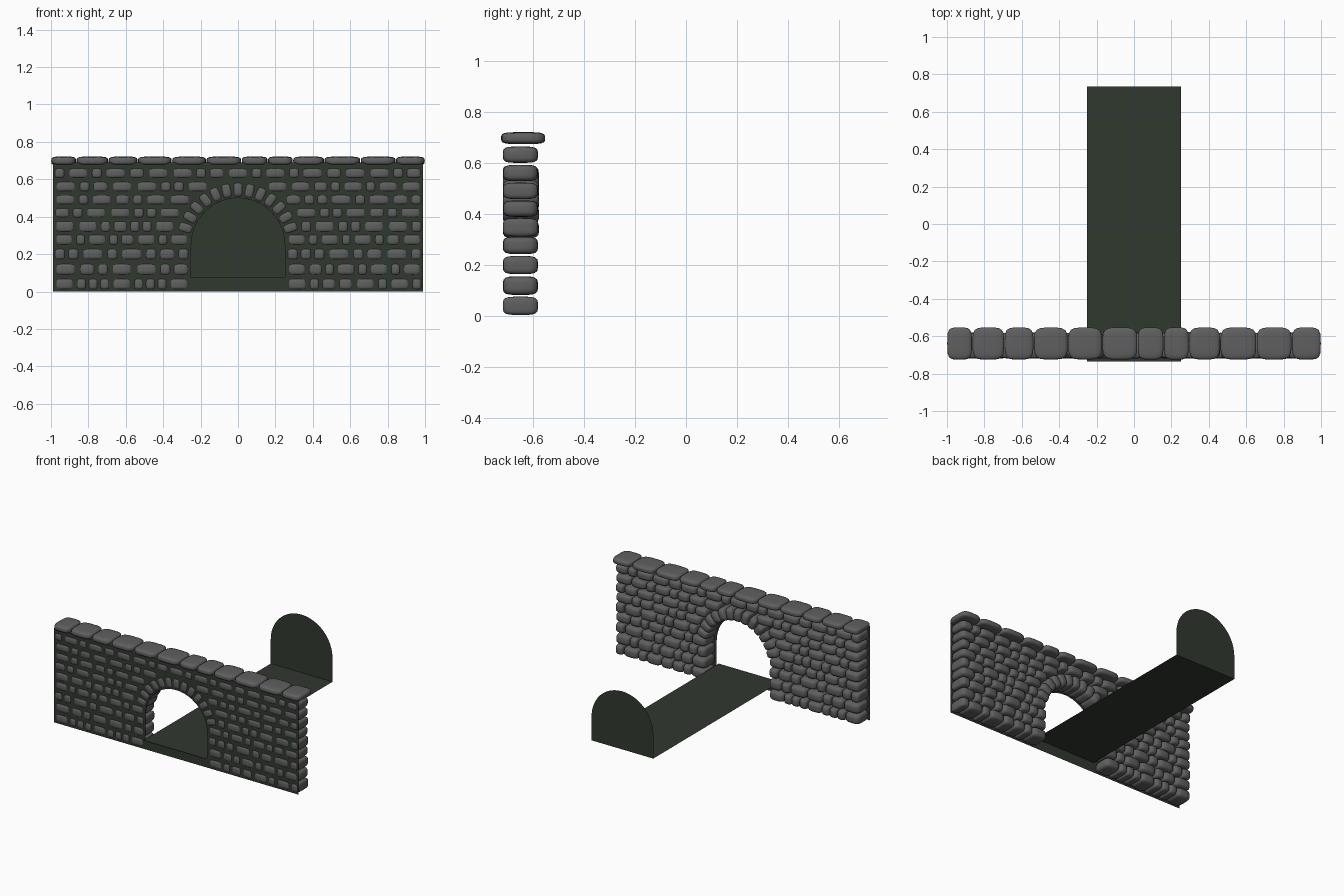
import bpy, bmesh, math, random
from mathutils import Matrix, Vector

random.seed(4)
if "Cube" in bpy.data.objects:
    bpy.data.objects.remove(bpy.data.objects["Cube"])


def material(name, rgb):
    m = bpy.data.materials.new(name)
    m.use_nodes = True
    m.diffuse_color = (*rgb, 1)
    m.node_tree.nodes["Principled BSDF"].inputs["Base Color"].default_value = (*rgb, 1)
    return m


STONE = material("grey_stone", (0.115, 0.115, 0.115))
GREEN = material("dark_green_mortar", (0.03, 0.04, 0.028))

WALL_Y, DEPTH = -0.65, 0.138      # stone wall centre and thickness
HALF = 0.988                      # half length of the wall
RADIUS, SPRING = 0.25, 0.25       # arch opening
FLOOR_Z, END_Y = 0.075, 0.735


def finish(bm, name, mat, smooth=False):
    mesh = bpy.data.meshes.new(name)
    bm.to_mesh(mesh)
    bm.free()
    mesh.materials.append(mat)
    for p in mesh.polygons:
        p.use_smooth = smooth
    obj = bpy.data.objects.new(name, mesh)
    bpy.context.collection.objects.link(obj)
    return obj


def add_stone(bm, centre, size, angle=0.0, power=4.2):
    """Pillow-shaped block: a subdivided cube pulled onto a rounded box."""
    cube = bmesh.new()
    bmesh.ops.create_cube(cube, size=2)
    bmesh.ops.subdivide_edges(cube, edges=cube.edges[:], cuts=5, use_grid_fill=True)
    place = Matrix.Translation(centre) @ Matrix.Rotation(angle, 4, 'Y')
    for v in cube.verts:
        norm = sum(abs(c) ** power for c in v.co) ** (1 / power)
        v.co = place @ Vector([c / norm * s / 2 for c, s in zip(v.co, size)])
    temp = bpy.data.meshes.new("stone_temp")
    cube.to_mesh(temp)
    cube.free()
    bm.from_mesh(temp)
    bpy.data.meshes.remove(temp)


def lay(bm, x0, x1, z, height, widths, depth=DEPTH, y=WALL_Y):
    """Fill a stretch of a course with stones of the given relative widths."""
    scale = (x1 - x0) / sum(widths)
    x = x0
    for w in widths:
        w *= scale
        d = depth * random.uniform(0.985, 1.0)
        add_stone(bm, (x + w / 2, y, z), (w - 0.003, d, height))
        x += w


def pick(pattern, length):
    """Repeat a long / medium / short pattern until the length is used up."""
    size = {"L": 0.13, "M": 0.097, "S": 0.068}
    out, i = [], 0
    while sum(out) < length - 0.04:
        out.append(size[pattern[i % len(pattern)]])
        i += 1
    return out


# Wall courses: centre height, stone height, patterns inward from each end
courses = [
    (0.040, 0.072, "LSSSLSSS", "SLSLMMSL"),
    (0.119, 0.073, "LMSLLSM", "LSLSLSM"),
    (0.200, 0.071, "SSLSLSM", "SLMSLSS"),
    (0.277, 0.068, "LSLSMLS", "LMSLSLS"),
    (0.348, 0.072, "LLSMSSL", "SLLSSL"),
    (0.421, 0.064, "MSLLSSL", "LSMLSS"),
    (0.491, 0.064, "LSLMSL", "SMLSLS"),
    (0.561, 0.064, "LSMLLSS", "LLSLSML"),
]
for n, (z, h, left, right) in enumerate(courses, 1):
    bm = bmesh.new()
    rise = z - SPRING
    edge = math.sqrt(0.345 ** 2 - rise ** 2) if rise > 0.05 else 0.256
    a = pick(left, HALF - edge)
    b = pick(right, HALF - edge)
    lay(bm, -HALF, -edge, z, h, a)
    lay(bm, edge, HALF, z, h, b[::-1])
    finish(bm, f"wall_course_{n}", STONE, True)

bm = bmesh.new()
lay(bm, -HALF, HALF, 0.633, 0.064, pick("SLSLMLLSML", 2 * HALF))
finish(bm, "wall_top_course", STONE, True)

# Ring of arch stones
bm = bmesh.new()
for i in range(-6, 7):
    a = math.radians(12 * i)
    r = RADIUS + 0.045
    add_stone(bm, (r * math.sin(a), WALL_Y + 0.002, SPRING + r * math.cos(a)),
              (0.06, DEPTH + 0.004, 0.092), a)
finish(bm, "arch_stones", STONE, True)

# Overhanging capping stones
bm = bmesh.new()
lay(bm, -1, 1, 0.698, 0.047, [25, 32, 29, 34, 34, 35, 26, 25, 31, 36, 35, 29],
    depth=0.173, y=-0.639)
finish(bm, "capping_stones", STONE, True)


def arch(start, end, steps):
    for i in range(steps + 1):
        a = math.radians(start + (end - start) * i / steps)
        yield RADIUS * math.cos(a), SPRING + RADIUS * math.sin(a)


def sheet(bm, points, y):
    return bm.faces.new([bm.verts.new((x, y, z)) for x, z in points])


# Mortar sheet with the arch opening, one half mirrored to the other
bm = bmesh.new()
half = [(0, 0), (0.99, 0), (0.99, 0.69), (0, 0.69), *list(arch(0, 90, 12))[::-1],
        (RADIUS, FLOOR_Z), (0, FLOOR_Z)]
sheet(bm, half, -0.712)
sheet(bm, [(-x, z) for x, z in half[::-1]], -0.712)
bmesh.ops.remove_doubles(bm, verts=bm.verts[:], dist=0.0001)
finish(bm, "mortar_sheet", GREEN)

# Tunnel floor
bm = bmesh.new()
bm.faces.new([bm.verts.new((x * RADIUS, y * END_Y, FLOOR_Z))
              for x, y in ((-1, -1), (1, -1), (1, 1), (-1, 1))])
finish(bm, "tunnel_floor", GREEN)

# Arched end wall of the tunnel
bm = bmesh.new()
sheet(bm, [(-RADIUS, FLOOR_Z), (RADIUS, FLOOR_Z), *arch(0, 180, 24)], END_Y)
finish(bm, "tunnel_end_wall", GREEN)
